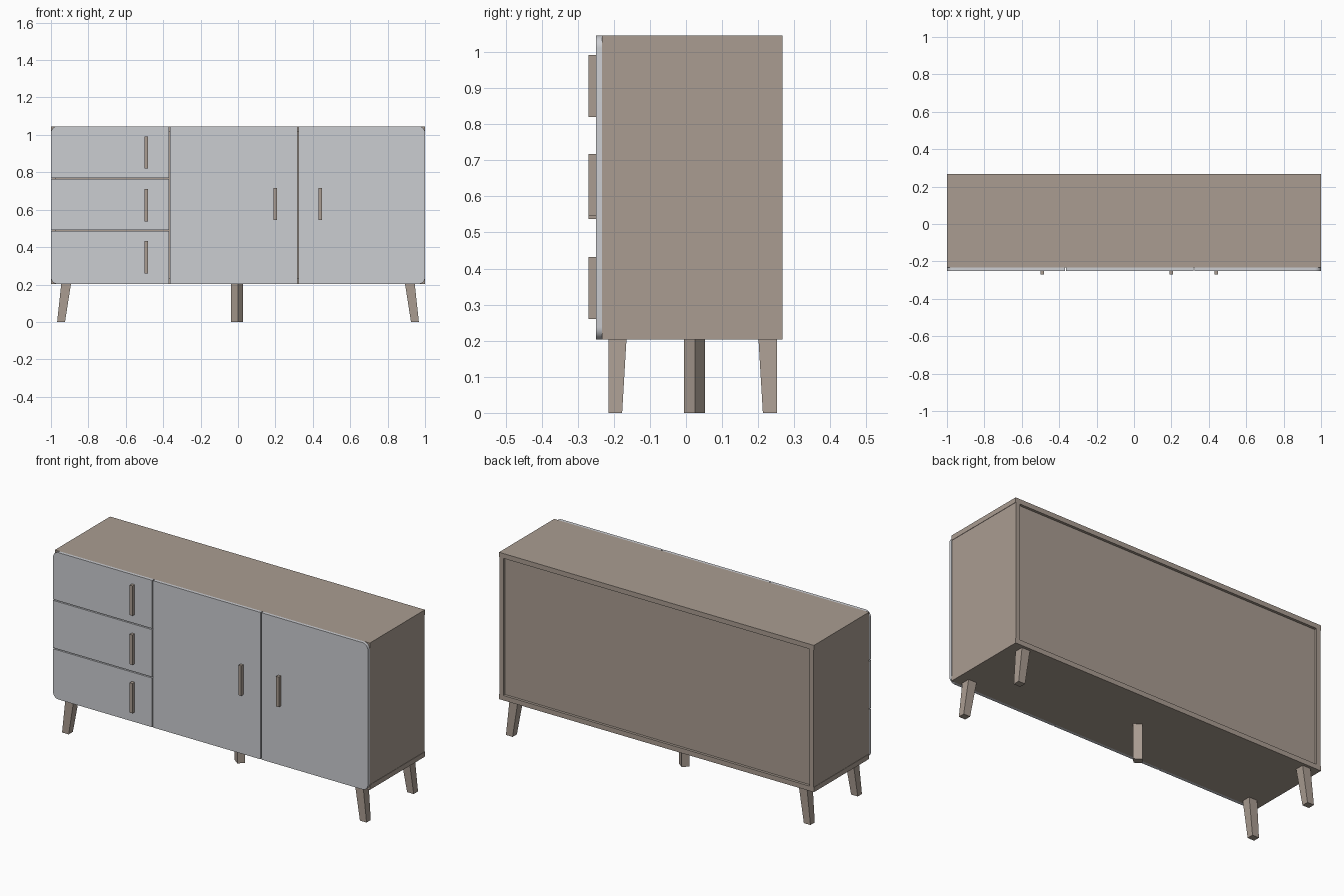
import bpy, bmesh, math

if "Cube" in bpy.data.objects:
    bpy.data.objects.remove(bpy.data.objects["Cube"])


def material(name, rgb):
    m = bpy.data.materials.new(name)
    m.diffuse_color = (*rgb, 1.0)
    m.use_nodes = True
    m.node_tree.nodes["Principled BSDF"].inputs["Base Color"].default_value = m.diffuse_color
    return m


WOOD = material("taupe wood", (0.40, 0.335, 0.285))
GREY = material("pale grey lacquer", (0.60, 0.61, 0.64))


def finish(name, bm, mat):
    bmesh.ops.recalc_face_normals(bm, faces=bm.faces)
    me = bpy.data.meshes.new(name)
    bm.to_mesh(me)
    bm.free()
    me.materials.append(mat)
    ob = bpy.data.objects.new(name, me)
    bpy.context.collection.objects.link(ob)
    return ob


def loft(name, lower, upper, mat):
    """Closed solid between two matching loops of 3D points."""
    bm = bmesh.new()
    a = [bm.verts.new(p) for p in lower]
    b = [bm.verts.new(p) for p in upper]
    n = len(a)
    bm.faces.new(a)
    bm.faces.new(b)
    for i in range(n):
        j = (i + 1) % n
        bm.faces.new((a[i], a[j], b[j], b[i]))
    return finish(name, bm, mat)


def rect(x0, x1, y0, y1, z):
    return [(x0, y0, z), (x1, y0, z), (x1, y1, z), (x0, y1, z)]


def box(name, x, y, z, mat):
    return loft(name, rect(*x, *y, z[0]), rect(*x, *y, z[1]), mat)


def front_panel(name, x, z, rounded):
    """Plate with chosen rounded corners: (sx, sz) pairs."""
    r, pts = 0.035, []
    corners = [(1, 1, 0), (-1, 1, 90), (-1, -1, 180), (1, -1, 270)]
    for sx, sz, start in corners:
        cx, cz = x[sx > 0], z[sz > 0]
        if (sx, sz) not in rounded:
            pts.append((cx, cz))
            continue
        for k in range(9):
            t = math.radians(start + 90 * k / 8)
            pts.append((cx - sx * r + r * math.cos(t), cz - sz * r + r * math.sin(t)))
    ob = loft(name, [(px, -0.25, pz) for px, pz in pts],
              [(px, -0.233, pz) for px, pz in pts], GREY)
    bpy.context.view_layer.objects.active = ob
    ob.select_set(True)
    bpy.ops.object.shade_smooth_by_angle(angle=math.radians(35))
    ob.select_set(False)


# Carcass boards
F, B, Z0, Z1, T = -0.233, 0.268, 0.203, 1.046, 0.028
box("top_board", (-1, 1), (F, B), (Z1 - T, Z1), WOOD)
box("bottom_board", (-1, 1), (F, B), (Z0, Z0 + T), WOOD)
for s, side in ((-1, "left"), (1, "right")):
    xs = sorted((s * 0.998, s * 0.972))
    box(side + "_side_board", xs, (F, B), (Z0 + T, Z1 - T), WOOD)
box("back_board", (-0.972, 0.972), (B - 0.03, B - 0.015), (Z0 + T, Z1 - T), WOOD)

# Drawer fronts and doors, separated by narrow gaps
G, XA, XB = 0.003, -0.367, 0.32
levels = [Z0, 0.488, 0.766, Z1]
for i in range(3):
    rounded = {0: [(-1, -1)], 2: [(-1, 1)]}.get(i, [])
    front_panel(f"drawer_front_{i + 1}", (-1, XA - G),
                (levels[i] + (G if i else 0), levels[i + 1] - (G if i < 2 else 0)), rounded)
front_panel("middle_door", (XA + G, XB - G), (Z0, Z1), [])
front_panel("right_door", (XB + G, 1), (Z0, Z1), [(1, 1), (1, -1)])

# Upright bar handles
for name, x, z in (("drawer_handle_1", -0.49, 0.26), ("drawer_handle_2", -0.49, 0.538),
                   ("drawer_handle_3", -0.49, 0.82), ("middle_door_handle", 0.20, 0.545),
                   ("right_door_handle", 0.44, 0.545)):
    box(name, (x - 0.009, x + 0.009), (-0.27, -0.25), (z, z + 0.172), WOOD)

# Tapered, splayed corner legs
for s, side in ((-1, "left"), (1, "right")):
    for row, low_y, top_y in (("front", (-0.215, -0.177), (-0.215, -0.165)),
                              ("back", (0.213, 0.252), (0.201, 0.252))):
        loft(f"{row}_{side}_leg", rect(s * 0.967, s * 0.925, *low_y, 0),
             rect(s * 0.945, s * 0.893, *top_y, Z0), WOOD)

# Turned centre leg
centre = [(0, -0.005), (0.027, 0.025), (-0.01, 0.053), (-0.037, 0.023)]
loft("centre_leg", [(x, y, 0) for x, y in centre], [(x, y, Z0) for x, y in centre], WOOD)
